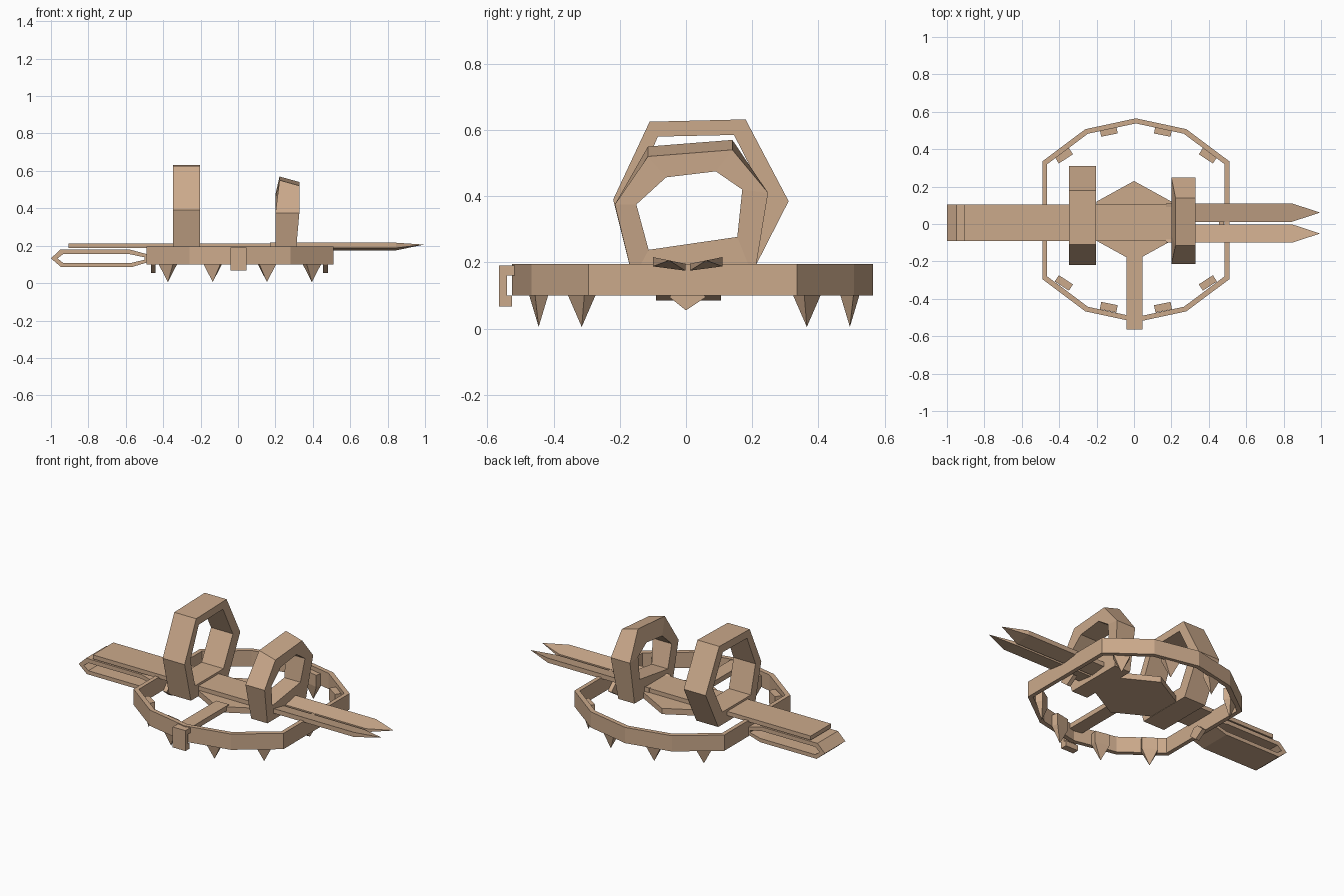
import bpy
import bmesh
from math import atan2
from mathutils import Vector, Matrix

old = bpy.data.objects.get("Cube")
if old:
    bpy.data.objects.remove(old, do_unlink=True)

tan = bpy.data.materials.new("tan")
tan.use_nodes = True
tan.diffuse_color = (0.6, 0.4, 0.26, 1)
tan.node_tree.nodes["Principled BSDF"].inputs["Base Color"].default_value = (0.6, 0.4, 0.26, 1)


def finish(name, bm):
    bmesh.ops.recalc_face_normals(bm, faces=bm.faces)
    mesh = bpy.data.meshes.new(name)
    bm.to_mesh(mesh)
    bm.free()
    mesh.materials.append(tan)
    ob = bpy.data.objects.new(name, mesh)
    bpy.context.collection.objects.link(ob)
    return ob


# Maps a profile point (a, b) and a depth d into space for each extrusion axis
AXES = {
    "x": lambda a, b, d: (d, a, b),
    "y": lambda a, b, d: (a, d, b),
    "z": lambda a, b, d: (a, b, d),
}


def prism(name, axis, profile, lo, hi):
    bm = bmesh.new()
    place = AXES[axis]
    ends = [[bm.verts.new(place(a, b, d)) for a, b in profile] for d in (lo, hi)]
    bm.faces.new(ends[0])
    bm.faces.new(ends[1])
    n = len(profile)
    for i in range(n):
        j = (i + 1) % n
        bm.faces.new((ends[0][i], ends[0][j], ends[1][j], ends[1][i]))
    return finish(name, bm)


def ring(name, axis, outer, inner, lo, hi):
    bm = bmesh.new()
    place = AXES[axis]
    loops = [[bm.verts.new(place(a, b, d)) for a, b in pts]
             for pts, d in ((outer, lo), (outer, hi), (inner, hi), (inner, lo))]
    n = len(outer)
    for k in range(4):
        p, q = loops[k], loops[(k + 1) % 4]
        for i in range(n):
            j = (i + 1) % n
            bm.faces.new((p[i], p[j], q[j], q[i]))
    return finish(name, bm)


def box(name, x, y, z):
    return prism(name, "z", [(x[0], y[0]), (x[1], y[0]), (x[1], y[1]), (x[0], y[1])], *z)


# Ten-sided frame, mirrored about its own centre line
cx, cy = 0.01, 0.02
right = [(0, -0.545), (0.27, -0.487), (0.5, -0.315), (0.5, 0.315), (0.27, 0.487), (0, 0.545)]
outline = right + [(-x, y) for x, y in right[-2:0:-1]]
ring("frame", "z", [(cx + x, cy + y) for x, y in outline],
     [(cx + x * 0.95, cy + y * 0.95) for x, y in outline], 0.1, 0.195)

# Spikes: block with a pyramid point, turned along the frame wall
for px, py, slope in ((0.385, 0.34, 0.65), (0.145, 0.47, 0.2)):
    for sx in (-1, 1):
        for sy in (-1, 1):
            bm = bmesh.new()
            bmesh.ops.create_cube(bm, size=1)
            bmesh.ops.transform(bm, verts=bm.verts, matrix=Matrix.Diagonal((0.09, 0.04, 0.07, 1)))
            base = min(bm.faces, key=lambda f: f.calc_center_median().z)
            tip = bmesh.ops.poke(bm, faces=[base])["verts"][0]
            tip.co.z = -0.13
            turn = Matrix.Rotation(-sx * sy * atan2(slope, 1), 4, "Z")
            move = Matrix.Translation((cx + sx * px, 0.025 + sy * py, 0.135))
            bmesh.ops.transform(bm, verts=bm.verts, matrix=move @ turn)
            finish("spike", bm)

# Pointed side lugs under the frame
lug = [(0, 0.055), (0.06, 0.095), (0.015, 0.135), (-0.015, 0.135), (-0.05, 0.095)]
prism("left_lug", "x", lug, 0.455, 0.48)
prism("right_lug", "x", lug, -0.465, -0.44)

# Centre plate, its arm and the front clip
hexagon = [(0, 0.23), (0.2, 0.12), (0.2, -0.09), (0, -0.2), (-0.2, -0.09), (-0.2, 0.12)]
prism("centre_plate", "z", hexagon, 0.15, 0.185)
clip = [(-0.15, 0.19), (-0.565, 0.19), (-0.565, 0.067), (-0.525, 0.067), (-0.525, 0.1),
        (-0.54, 0.1), (-0.54, 0.16), (-0.15, 0.16)]
prism("arm_and_clip", "x", clip, -0.04, 0.045)

# Long strap and the folded loop below it
box("strap", (-0.905, 0.21), (-0.09, 0.105), (0.187, 0.212))
ring("strap_loop", "y",
     [(-1, 0.132), (-0.95, 0.18), (-0.58, 0.18), (-0.47, 0.15), (-0.47, 0.115), (-0.57, 0.085), (-0.945, 0.085)],
     [(-0.965, 0.132), (-0.935, 0.155), (-0.58, 0.155), (-0.5, 0.138), (-0.5, 0.125), (-0.57, 0.108), (-0.935, 0.108)],
     -0.09, 0.105)

# Two tilted strap tails with pointed ends
for side, name in ((1, "back_tail"), (-1, "front_tail")):
    section = [(0.007, 0.175), (0.105, 0.188), (0.105, 0.216), (0.007, 0.196)]
    bm = bmesh.new()
    a, b = [[bm.verts.new((x, 0.005 + side * y, z)) for y, z in section] for x in (0.17, 0.845)]
    bm.faces.new(a)
    point = bm.verts.new((0.995, 0.005 + side * 0.056, 0.206))
    for i in range(4):
        j = (i + 1) % 4
        bm.faces.new((a[i], a[j], b[j], b[i]))
        bm.faces.new((b[i], b[j], point))
    finish(name, bm)

# Six-sided upright handles
ring("large_handle", "x",
     [(-0.22, 0.39), (-0.11, 0.625), (0.18, 0.632), (0.31, 0.385), (0.19, 0.15), (-0.16, 0.15)],
     [(-0.165, 0.395), (-0.085, 0.58), (0.145, 0.585), (0.24, 0.4), (0.15, 0.225), (-0.12, 0.225)],
     -0.348, -0.202)
small = ring("small_handle", "x",
             [(-0.215, 0.375), (-0.115, 0.55), (0.14, 0.57), (0.248, 0.41), (0.205, 0.15), (-0.16, 0.15)],
             [(-0.15, 0.375), (-0.06, 0.457), (0.09, 0.475), (0.17, 0.42), (0.155, 0.277), (-0.113, 0.238)],
             0.2, 0.308)
# Lean the small handle and slope its top
for v in small.data.vertices:
    outside = v.co.x > 0.25
    if v.co.z > 0.52:
        v.co.x += 0.022
        v.co.z -= 0.03 if outside else 0
    elif v.co.z > 0.35 and outside:
        v.co.x += 0.02
